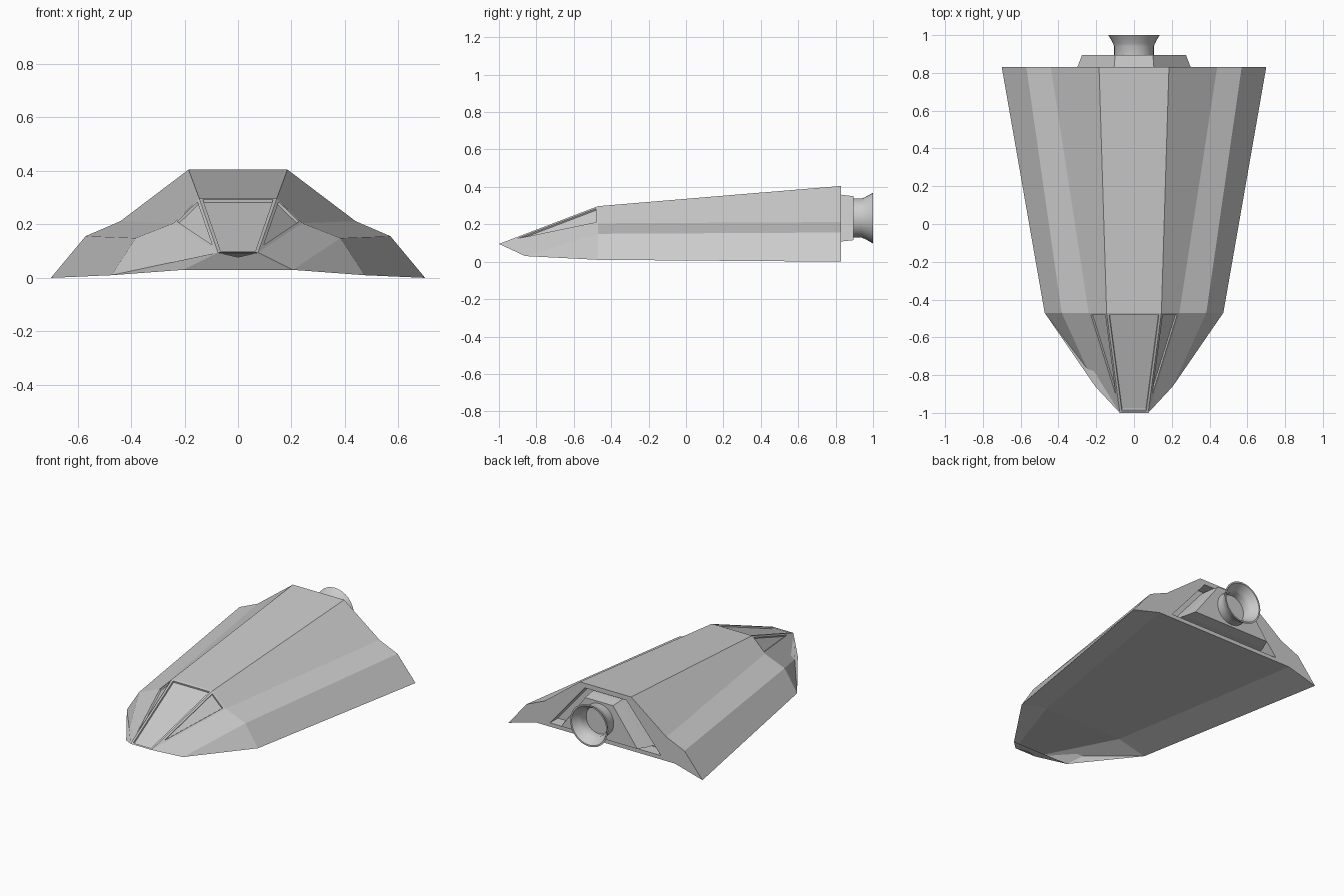
import bpy, bmesh, math

if "Cube" in bpy.data.objects:
    bpy.data.objects.remove(bpy.data.objects["Cube"])


def finish(name, bm):
    bmesh.ops.recalc_face_normals(bm, faces=bm.faces)
    me = bpy.data.meshes.new(name)
    bm.to_mesh(me)
    bm.free()
    ob = bpy.data.objects.new(name, me)
    bpy.context.collection.objects.link(ob)
    return ob


def loft(half_rings):
    """Skin mirrored half sections (right side, top to bottom); repeated points merge."""
    bm, seen = bmesh.new(), {}

    def vert(p):
        if p not in seen:
            seen[p] = bm.verts.new(p)
        return seen[p]

    rings = [[vert(p) for p in h] + [vert((-x, y, z)) for x, y, z in reversed(h)]
             for h in half_rings]
    for a, b in zip(rings, rings[1:]):
        for i in range(len(a)):
            j = (i + 1) % len(a)
            vs = list(dict.fromkeys((a[i], a[j], b[j], b[i])))
            if len(vs) > 2:
                bm.faces.new(vs)
    for r in (rings[0], rings[-1]):
        vs = list(dict.fromkeys(r))
        if len(vs) > 2:
            bm.faces.new(vs)
    bmesh.ops.recalc_face_normals(bm, faces=bm.faces)
    return bm


def section(y, pts):
    return [(x, y, z) for x, z in pts]


# Hull: nose, shoulder, stern, then the engine recess in the stern
tip, chin = (0.075, -1.0, 0.095), (0.205, -0.86, 0.03)
recess = [(0.15 + 0.25 * t, 0.375 - 0.295 * t) for t in (0, 0.6, 0.8, 0.9, 1)]
hull = loft([
    [tip, tip, chin, chin, tip],
    section(-0.47, [(0.145, 0.297), (0.24, 0.205), (0.383, 0.149), (0.473, 0.01), (0.28, 0.056)]),
    section(0.83, [(0.185, 0.405), (0.44, 0.212), (0.57, 0.156), (0.70, 0.0), (0.50, 0.055)]),
    section(0.83, recess),
    section(0.75, recess),
])

# Canopy panels: framed, slightly sunken windows on the top and upper sides of the nose
panels = [f for f in hull.faces
          if f.calc_center_median().y < -0.6 and f.calc_center_median().z > 0.16
          and all(v.co.z > 0.09 for v in f.verts)
          and all(abs(v.co.x) < 0.3 for v in f.verts)]
for thickness, depth in ((0.012, 0.0), (0.002, -0.01)):
    bmesh.ops.inset_individual(hull, faces=panels, thickness=thickness, depth=depth,
                               use_even_offset=True)
finish("hull", hull)

# Engine block: tapered trapezoid standing out of the recess
finish("engine_block", loft([
    section(0.75, [(0.108, 0.362), (0.325, 0.105)]),
    section(0.83, [(0.105, 0.358), (0.30, 0.108)]),
    section(0.895, [(0.10, 0.35), (0.275, 0.115)]),
]))

# Nozzle: lathed neck with a flared, hollow bell
profile = [(0.105, 0.87), (0.105, 0.94), (0.112, 0.957), (0.124, 0.98), (0.136, 1.0),
           (0.126, 1.0), (0.113, 0.978), (0.098, 0.955), (0.09, 0.94), (0.09, 0.90)]
bm, n = bmesh.new(), 32
rings = [[bm.verts.new((r * math.cos(2 * math.pi * i / n), y,
                        0.233 + r * math.sin(2 * math.pi * i / n))) for i in range(n)]
         for r, y in profile]
for a, b in zip(rings, rings[1:]):
    for i in range(n):
        j = (i + 1) % n
        bm.faces.new((a[i], a[j], b[j], b[i]))
bm.faces.new(rings[0])
bm.faces.new(rings[-1])
nozzle = finish("nozzle", bm)
bpy.context.view_layer.objects.active = nozzle
nozzle.select_set(True)
bpy.ops.object.shade_smooth_by_angle(angle=math.radians(30))
